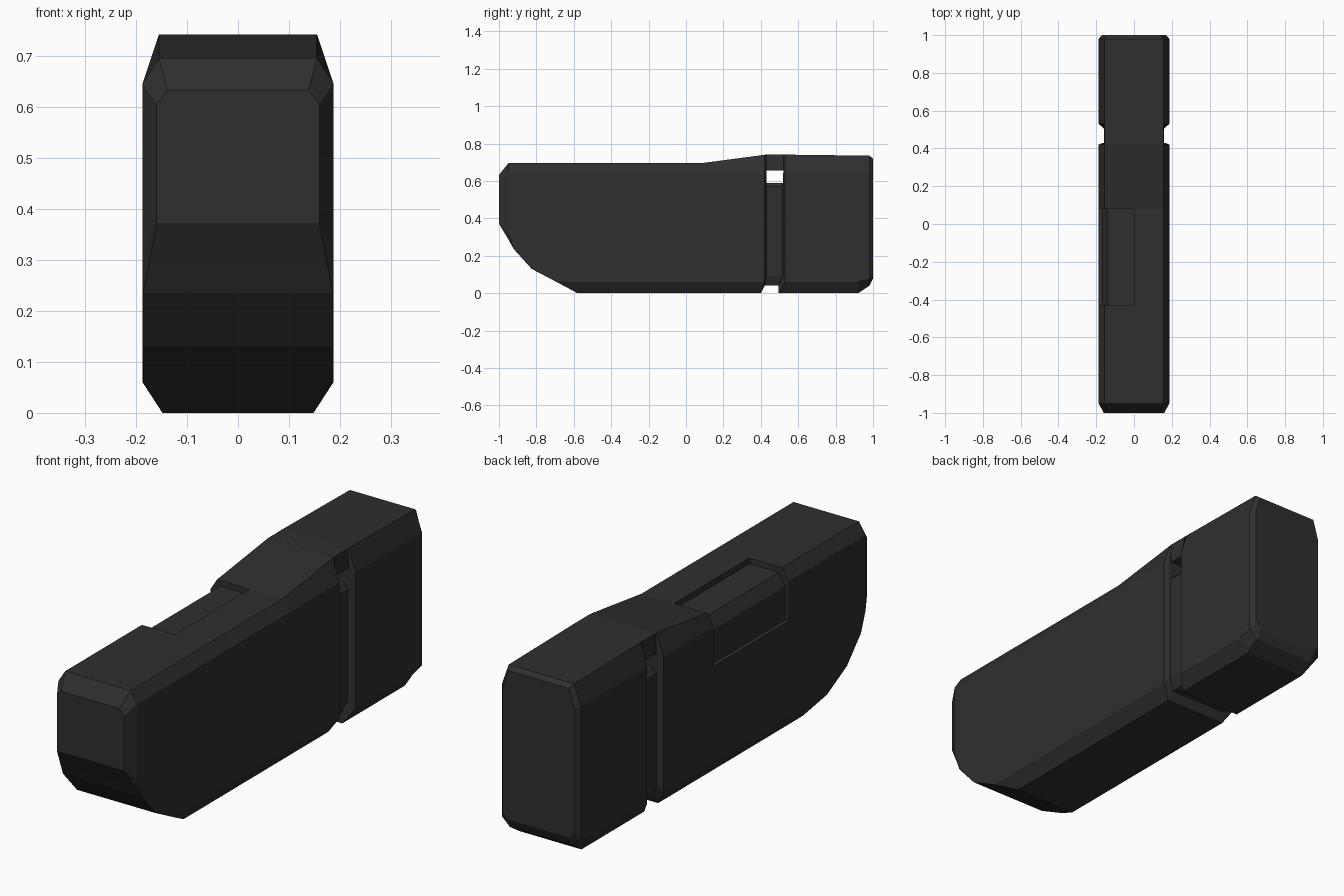
import bpy, bmesh

if "Cube" in bpy.data.objects:
    bpy.data.objects.remove(bpy.data.objects["Cube"])

mat = bpy.data.materials.new("dark_plastic")
mat.diffuse_color = (0.028, 0.028, 0.028, 1)
mat.use_nodes = True
mat.node_tree.nodes["Principled BSDF"].inputs["Base Color"].default_value = mat.diffuse_color


def finish(name, bm):
    bmesh.ops.remove_doubles(bm, verts=bm.verts, dist=0.0004)
    bmesh.ops.recalc_face_normals(bm, faces=bm.faces)
    me = bpy.data.meshes.new(name)
    bm.to_mesh(me)
    bm.free()
    me.materials.append(mat)
    ob = bpy.data.objects.new(name, me)
    bpy.context.collection.objects.link(ob)
    return ob


def skin(name, rings):
    """Join closed rings of points into a capped solid."""
    bm = bmesh.new()
    loops = [[bm.verts.new(p) for p in r] for r in rings]
    n = len(loops[0])
    for a, b in zip(loops, loops[1:]):
        for i in range(n):
            j = (i + 1) % n
            bm.faces.new((a[i], a[j], b[j], b[i]))
    bm.faces.new(loops[0])
    bm.faces.new(loops[-1])
    return finish(name, bm)


def section(y, wt, zt, w, zst, zsb, wb, zb, dyb=0.0):
    """Mirrored eight-sided section; dyb shifts its bottom edge along y."""
    half = [(wt, y, zt), (w, y, zst), (w, y, zsb), (wb, y + dyb, zb)]
    return half + [(-x, yy, z) for x, yy, z in reversed(half)]


# Long front body with stepped underside and chamfered end
front_body = skin("front_body", [section(*s) for s in (
    (-1.0, .138, .632, .16, .605, .373, .159, .372),
    (-.95, .155, .695, .187, .645, .32, .175, .288),
    (-.92, .155, .695, .187, .645, .237, .186, .235),
    (-.825, .155, .695, .187, .645, .132, .186, .13),
    (-.69, .155, .695, .187, .645, .062, .186, .059),
    (-.58, .155, .695, .187, .645, .06, .148, 0),
    (.08, .155, .695, .187, .645, .06, .148, 0),
    (.42, .155, .74, .187, .645, .06, .148, 0, -.02),
    (.43, .155, .741, .165, .645, .09, .14, .04, -.01),
)])

# Rear block with chamfered back edge
skin("rear_block", [section(*s) for s in (
    (.52, .155, .741, .165, .645, .09, .14, .04, -.025),
    (.53, .155, .741, .187, .645, .06, .148, 0, -.035),
    (.92, .155, .736, .187, .645, .06, .148, 0),
    (.98, .155, .735, .187, .645, .075, .15, .04),
    (1.0, .145, .72, .17, .635, .11, .145, .08),
)])

# Recessed core and top bridge, leaving an open slot between them
skin("groove_core", [section(y, .145, .59, .16, .57, .09, .14, .04)
                     for y in (.40, .535)])
skin("top_bridge", [section(y, .155, .741, .157, .70, .67, .157, .655)
                    for y in (.428, .522)])

# Shallow panel recess wrapping over the top left edge
outline = [(0, .67), (-.14, .67), (-.17, .62), (-.17, .475),
           (-.3, .475), (-.3, .9), (0, .9)]
cutter = skin("recess_cutter", [[(x, y, z) for x, z in outline]
                                for y in (-.43, .08)])
cutter.hide_render = True
mod = front_body.modifiers.new("panel_recess", 'BOOLEAN')
mod.operation = 'DIFFERENCE'
mod.solver = 'EXACT'
mod.object = cutter
bpy.context.view_layer.objects.active = front_body
bpy.ops.object.modifier_apply(modifier=mod.name)
bpy.data.objects.remove(cutter)
